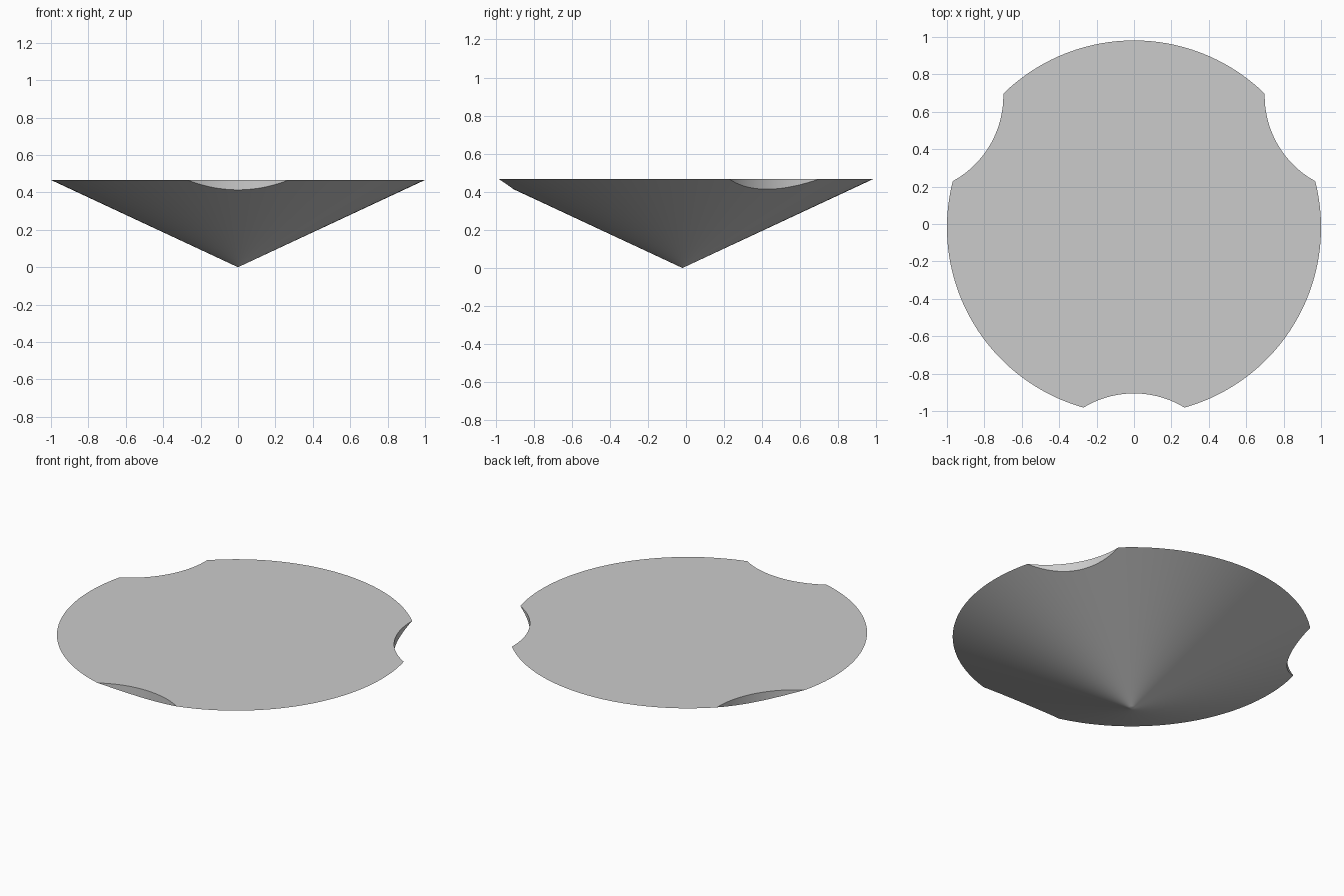
import bpy, bmesh
from math import sin, cos, asin, sqrt, tan, radians, pi

cube = bpy.data.objects.get("Cube")
if cube:
    bpy.data.objects.remove(cube)

SLOPE = tan(radians(25))      # rise of the cone side
NOTCH_R = 0.52                # radius of each rim scallop
HALF = asin(0.27)             # half angle spanned by a scallop
NOTCH_D = cos(HALF) + sqrt(NOTCH_R ** 2 - sin(HALF) ** 2)
CENTRE_Y = (cos(HALF) - 1) / 2
THIRD = 2 * pi / 3


def outline():
    """Angle and radius around the rim: three scallops, three round arcs."""
    points = []
    for k in range(3):
        mid = -pi / 2 + k * THIRD
        for i in range(32):
            a = HALF * (2 * i / 32 - 1)
            r = 1.0 if i == 0 else (
                NOTCH_D * cos(a) - sqrt(NOTCH_R ** 2 - (NOTCH_D * sin(a)) ** 2))
            points.append((mid + a, r))
        span = THIRD - 2 * HALF
        points += [(mid + HALF + span * i / 64, 1.0) for i in range(64)]
    return points


bm = bmesh.new()


def vert(a, r, z):
    return bm.verts.new((r * cos(a), CENTRE_Y + r * sin(a), z))


# Rings: small ring by the tip, lower rim on the cone, flat upper rim
rim = outline()
apex = bm.verts.new((0, CENTRE_Y, 0))
tip = [vert(a, 0.02, 0.02 * SLOPE) for a, r in rim]
low = [vert(a, r, r * SLOPE) for a, r in rim]
top = [v if r == 1.0 else vert(a, r, SLOPE) for v, (a, r) in zip(low, rim)]

# Cone side and upright scallop walls
n = len(rim)
for i in range(n):
    j = (i + 1) % n
    bm.faces.new((apex, tip[j], tip[i]))
    bm.faces.new((tip[i], tip[j], low[j], low[i]))
    wall = list(dict.fromkeys((low[i], low[j], top[j], top[i])))
    if len(wall) > 2:
        bm.faces.new(wall)

# Flat top
bm.faces.new(top)
bmesh.ops.recalc_face_normals(bm, faces=bm.faces)

mesh = bpy.data.meshes.new("scalloped_cone")
bm.to_mesh(mesh)
bm.free()
cone = bpy.data.objects.new("scalloped_cone", mesh)
bpy.context.collection.objects.link(cone)

# Plain grey
grey = bpy.data.materials.new("light_grey")
grey.use_nodes = True
colour = (0.6, 0.6, 0.6, 1)
grey.diffuse_color = colour
grey.node_tree.nodes["Principled BSDF"].inputs["Base Color"].default_value = colour
mesh.materials.append(grey)

# Smooth sides with a crisp rim
bpy.ops.object.select_all(action="DESELECT")
cone.select_set(True)
bpy.context.view_layer.objects.active = cone
bpy.ops.object.shade_smooth_by_angle(angle=radians(20))
